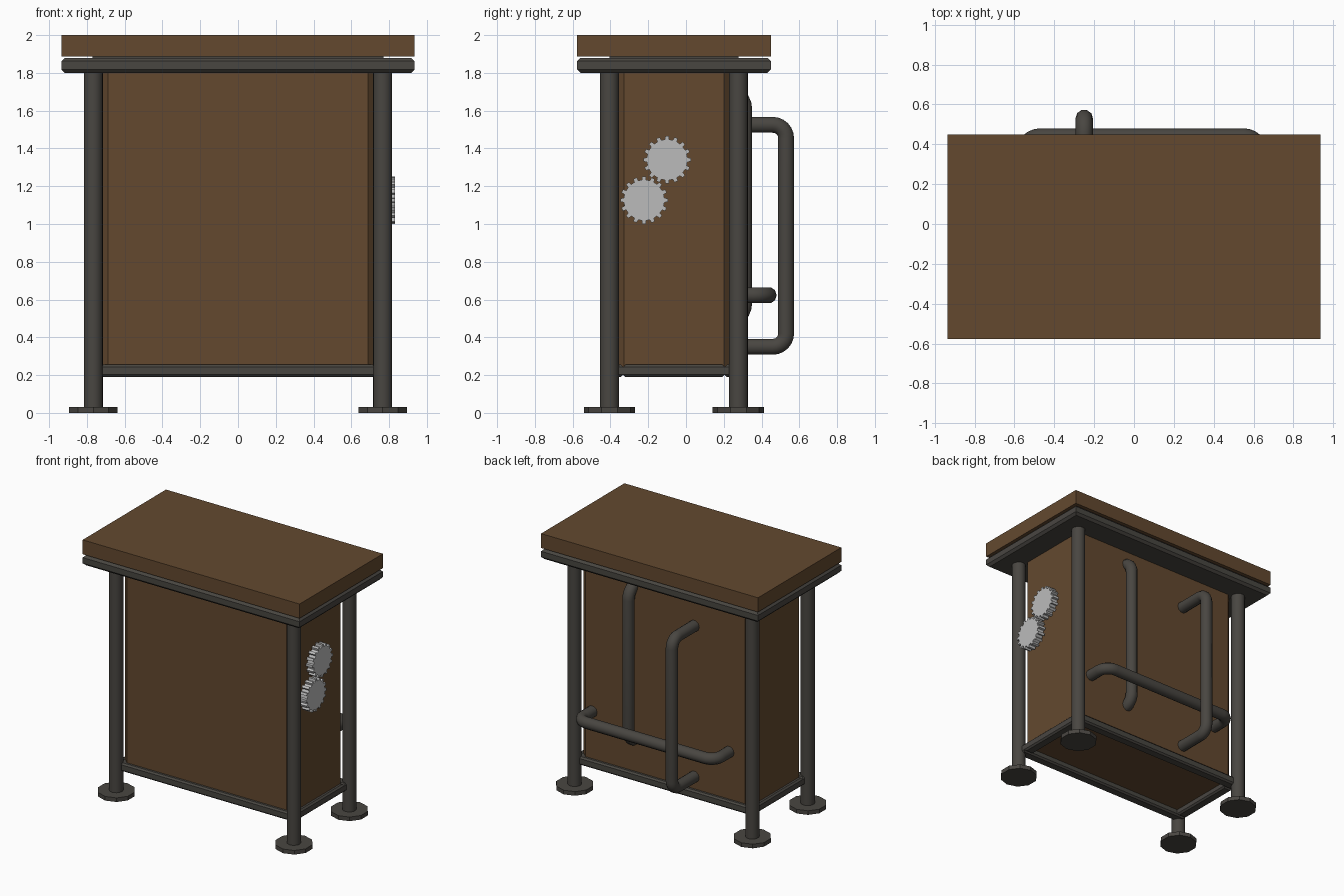
import bpy, bmesh, math
from mathutils import Vector, Matrix

if "Cube" in bpy.data.objects:
    bpy.data.objects.remove(bpy.data.objects["Cube"])


def material(name, rgb):
    m = bpy.data.materials.new(name)
    m.diffuse_color = (*rgb, 1)
    m.use_nodes = True
    m.node_tree.nodes["Principled BSDF"].inputs["Base Color"].default_value = m.diffuse_color
    return m


WOOD = material("brown_wood", (0.125, 0.066, 0.028))
METAL = material("dark_metal", (0.066, 0.061, 0.053))
STEEL = material("light_steel", (0.50, 0.50, 0.50))
CY = -0.064           # body centre in y
PX, PY = 0.766, 0.341  # post offsets from the body centre


def finish(bm, name, mat, smooth=False):
    bmesh.ops.recalc_face_normals(bm, faces=bm.faces)
    me = bpy.data.meshes.new(name)
    bm.to_mesh(me)
    bm.free()
    ob = bpy.data.objects.new(name, me)
    bpy.context.collection.objects.link(ob)
    me.materials.append(mat)
    if smooth:
        shade(ob)
    return ob


def shade(ob):
    bpy.ops.object.select_all(action='DESELECT')
    ob.select_set(True)
    bpy.context.view_layer.objects.active = ob
    bpy.ops.object.shade_smooth_by_angle(angle=math.radians(40))


def box(name, lo, hi, mat, bevel=0, vertical=False):
    """Box between two corners; chamfers the vertical or the horizontal edges."""
    lo, hi = Vector(lo), Vector(hi)
    bm = bmesh.new()
    bmesh.ops.create_cube(bm, size=1)
    for v in bm.verts:
        v.co = (lo + hi) / 2 + v.co * (hi - lo)
    if bevel:
        edges = [e for e in bm.edges
                 if (abs(e.verts[0].co.z - e.verts[1].co.z) > 1e-4) == vertical]
        bmesh.ops.bevel(bm, geom=edges, offset=bevel, segments=1,
                        profile=0.5, affect='EDGES')
    return finish(bm, name, mat)


def cylinder(name, x, y, z0, z1, r, sides, smooth):
    bm = bmesh.new()
    bmesh.ops.create_cone(bm, cap_ends=True, segments=sides, radius1=r, radius2=r,
                          depth=z1 - z0, matrix=Matrix.Translation((x, y, (z0 + z1) / 2)))
    return finish(bm, name, METAL, smooth)


def pipe(name, pts, bend, r=0.044):
    """Round bar along a path, with rounded corners."""
    pts = [Vector(p) for p in pts]
    path = [pts[0]]
    for a, b, c in zip(pts, pts[1:], pts[2:]):
        u, w = (a - b).normalized(), (c - b).normalized()
        o = b + (u + w) * bend
        for i in range(7):
            t = i / 6 * math.pi / 2
            path.append(o - w * bend * math.cos(t) - u * bend * math.sin(t))
    path.append(pts[-1])
    cu = bpy.data.curves.new(name, 'CURVE')
    cu.dimensions = '3D'
    cu.bevel_depth, cu.bevel_resolution, cu.use_fill_caps = r, 3, True
    sp = cu.splines.new('POLY')
    sp.points.add(len(path) - 1)
    for p, q in zip(sp.points, path):
        p.co = (*q, 1)
    cu.materials.append(METAL)
    ob = bpy.data.objects.new(name, cu)
    bpy.context.collection.objects.link(ob)
    bpy.ops.object.select_all(action='DESELECT')
    ob.select_set(True)
    bpy.context.view_layer.objects.active = ob
    bpy.ops.object.convert(target='MESH')
    shade(bpy.context.view_layer.objects.active)


def gear(name, y, z, x0, x1, teeth=16, root=0.108, tip=0.126):
    bm = bmesh.new()
    ring = []
    for i in range(teeth):
        for f, r in ((-0.27, root), (-0.19, tip), (0.19, tip), (0.27, root)):
            a = (i + f) / teeth * math.tau
            ring.append(bm.verts.new((x0, y + r * math.cos(a), z + r * math.sin(a))))
    face = bm.faces.new(ring)
    ext = bmesh.ops.extrude_face_region(bm, geom=[face])
    for v in ext['geom']:
        if isinstance(v, bmesh.types.BMVert):
            v.co.x = x1
    # the extruded region leaves the first cap behind only if it is kept
    if not any(all(abs(v.co.x - x0) < 1e-5 for v in f.verts) for f in bm.faces):
        bm.faces.new(ring)
    finish(bm, name, STEEL)


# Cabinet body with chamfered corners
box("cabinet_body", (-0.745, CY - 0.32, 0.235), (0.745, CY + 0.32, 1.82), WOOD, 0.056, True)

# Table top, metal rim beneath it, and the thin spacer between
box("top_slab", (-0.935, -0.577, 1.888), (0.935, 0.449, 2.0), WOOD)
box("top_rim", (-0.935, -0.577, 1.80), (0.935, 0.449, 1.88), METAL, 0.018)
box("top_spacer", (-0.77, CY - PY, 1.87), (0.77, CY + PY, 1.895), METAL)

# Posts and round feet
for sx, side in ((-1, "left"), (1, "right")):
    for sy, end in ((-1, "front"), (1, "back")):
        x, y = sx * PX, CY + sy * PY
        cylinder(f"{end}_{side}_post", x, y, 0.02, 1.82, 0.05, 20, True)
        cylinder(f"{end}_{side}_foot", x, y, 0.0, 0.032, 0.136, 10, False)

# Bottom frame rails
OX, OY, W = PX + 0.008, PY + 0.008, 0.08
for s, n in ((-1, "front"), (1, "back")):
    a, b = sorted((s * OY, s * (OY - W)))
    box(f"{n}_bottom_rail", (-OX, CY + a, 0.19), (OX, CY + b, 0.255), METAL, 0.012)
for s, n in ((-1, "left"), (1, "right")):
    a, b = sorted((s * OX, s * (OX - W)))
    box(f"{n}_bottom_rail", (a, CY - OY + W, 0.19), (b, CY + OY - W, 0.255), METAL, 0.012)

# Bent bars on the back
yb = 0.24
pipe("outer_upright_bar", [(-0.25, yb, 1.525), (-0.25, 0.53, 1.525),
                           (-0.25, 0.53, 0.35), (-0.25, yb, 0.35)], 0.07)
pipe("cross_bar", [(-0.55, yb, 0.623), (-0.55, 0.436, 0.623),
                   (0.63, 0.436, 0.623), (0.63, yb, 0.623)], 0.08)
pipe("inner_upright_bar", [(0.28, 0.20, 1.70), (0.28, 0.308, 1.70),
                           (0.28, 0.308, 0.49), (0.28, 0.20, 0.49)], 0.09)

# Gears on the right side
gear("upper_gear", -0.10, 1.34, 0.74, 0.80)
gear("lower_gear", -0.222, 1.126, 0.77, 0.83)
